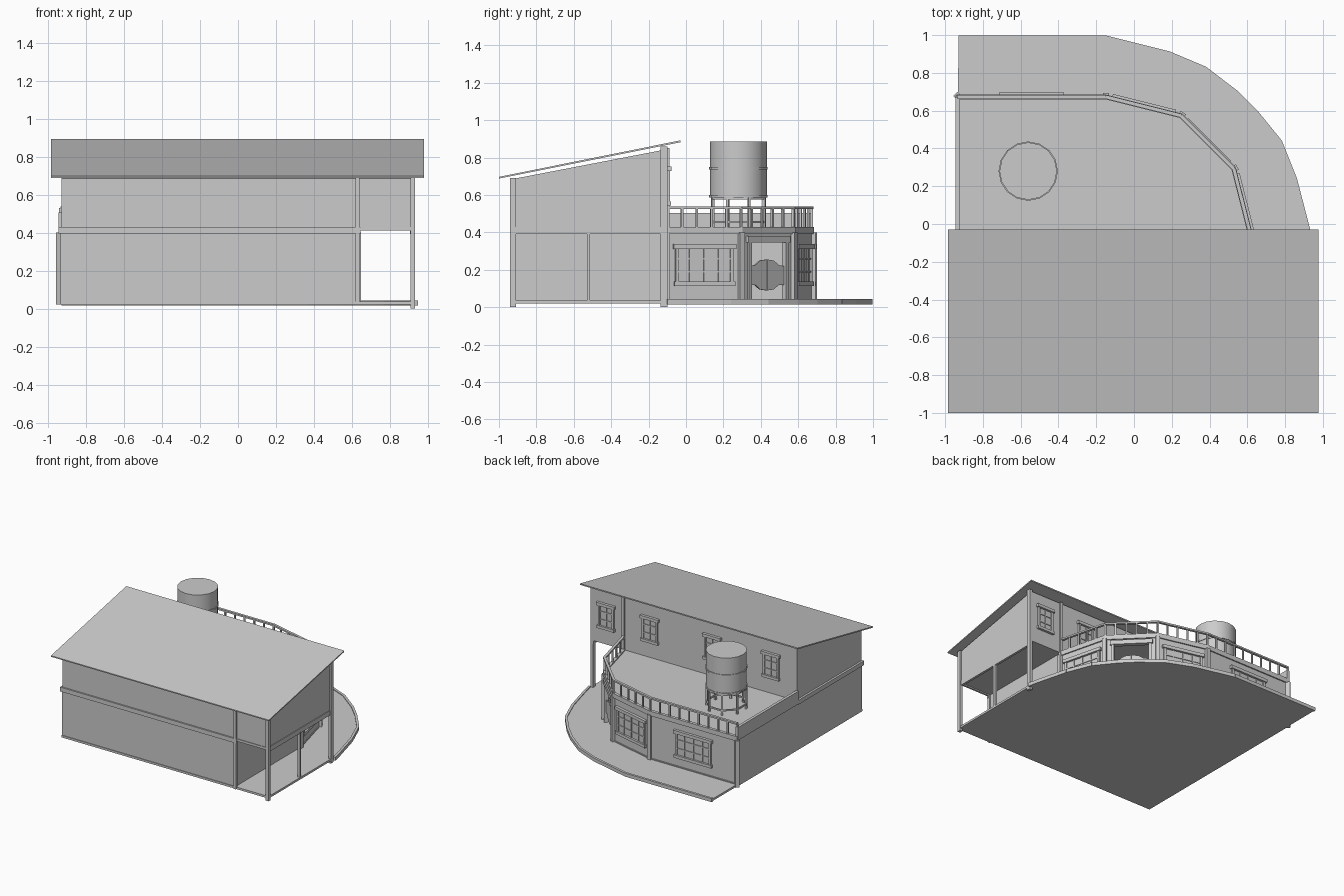
import bpy, bmesh, math
from mathutils import Matrix, Vector

if "Cube" in bpy.data.objects:
    bpy.data.objects.remove(bpy.data.objects["Cube"])


def finish(name, bm):
    bmesh.ops.recalc_face_normals(bm, faces=bm.faces)
    me = bpy.data.meshes.new(name)
    bm.to_mesh(me)
    bm.free()
    ob = bpy.data.objects.new(name, me)
    bpy.context.collection.objects.link(ob)
    return ob


def add_box(bm, x0, x1, y0, y1, z0, z1, m=Matrix()):
    c = Vector(((x0 + x1) / 2, (y0 + y1) / 2, (z0 + z1) / 2))
    s = Matrix.Diagonal((x1 - x0, y1 - y0, z1 - z0, 1))
    bmesh.ops.create_cube(bm, size=1, matrix=m @ Matrix.Translation(c) @ s)


def boxes(name, items, m=Matrix()):
    bm = bmesh.new()
    for b in items:
        add_box(bm, *b, m)
    return finish(name, bm)


def prism(name, pts, vec):
    bm = bmesh.new()
    f = bm.faces.new([bm.verts.new(p) for p in pts])
    r = bmesh.ops.extrude_face_region(bm, geom=[f])
    vs = [g for g in r['geom'] if isinstance(g, bmesh.types.BMVert)]
    bmesh.ops.translate(bm, verts=vs, vec=vec)
    return finish(name, bm)


def segments(path):
    # wall frames: local x along the wall, local y outwards
    for a, b in zip(path, path[1:]):
        d = Vector(b) - Vector(a)
        mid = (Vector(a) + Vector(b)) / 2
        yield (Matrix.Translation((mid.x, mid.y, 0))
               @ Matrix.Rotation(math.atan2(d.y, d.x), 4, 'Z'), d.length / 2)


def window(name, m, w, z0, z1, cols, rows, t=0.018):
    h = w / 2
    items = [(-h, h, 0, 0.004, z0, z1),
             (-h, -h + t, 0, 0.014, z0, z1), (h - t, h, 0, 0.014, z0, z1),
             (-h - 0.012, h + 0.012, 0, 0.022, z1 - t, z1 + 0.008),
             (-h - 0.008, h + 0.008, 0, 0.02, z0 - 0.006, z0 + t)]
    for i in range(1, cols):
        x = -h + w * i / cols
        items.append((x - 0.004, x + 0.004, 0, 0.01, z0, z1))
    for i in range(1, rows):
        z = z0 + (z1 - z0) * i / rows
        items.append((-h, h, 0, 0.01, z - 0.004, z + 0.004))
    boxes(name, items, m)


# porch slab with raised rim
curve = [(-0.93, 0.995), (-0.15, 0.995), (0.19, 0.91), (0.38, 0.83), (0.55, 0.70),
         (0.65, 0.60), (0.78, 0.44), (0.86, 0.24), (0.93, -0.03), (0.945, -0.10)]
outline = curve + [(0.93, -0.1), (0.93, -0.935), (-0.935, -0.935)]
prism("porch_slab", [(x, y, 0.02) for x, y in outline], (0, 0, 0.017))
bm = bmesh.new()
for m, h in segments(curve):
    add_box(bm, -h, h, -0.016, 0.003, 0.015, 0.043, m)
finish("porch_rim", bm)

# ground floor walls
path = [(-0.935, 0.675), (-0.15, 0.675), (0.25, 0.575), (0.53, 0.295), (0.63, -0.10)]
boxes("ground_walls", [(-0.935, 0.63, -0.93, -0.915, 0.02, 0.41),
                       (-0.935, -0.92, -0.93, 0.675, 0.02, 0.41),
                       (0.615, 0.63, -0.93, -0.10, 0.02, 0.41)])
prism("terrace_deck", [(x, y, 0.40) for x, y in path + [(0.63, -0.93), (-0.935, -0.93)]],
      (0, 0, 0.02))
for i, (m, h) in enumerate(segments(path)):
    if i == 2:
        # entrance with swing doors
        boxes("entrance_wall", [(-h, -0.13, -0.015, 0, 0.03, 0.41),
                                (0.13, h, -0.015, 0, 0.03, 0.41),
                                (-0.13, 0.13, -0.015, 0, 0.345, 0.41)], m)
        boxes("entrance_frame", [(-0.15, -0.13, -0.02, 0.012, 0.03, 0.345),
                                 (0.13, 0.15, -0.02, 0.012, 0.03, 0.345),
                                 (-0.16, 0.16, -0.02, 0.016, 0.345, 0.38)], m)
        for s in (-1, 1):
            pts = [(0.128, 0.12), (0.09, 0.12), (0.05, 0.095), (0.002, 0.09),
                   (0.002, 0.255), (0.05, 0.25), (0.09, 0.225), (0.128, 0.22)]
            d = prism("swing_door", [(s * x, -0.012, z) for x, z in pts], (0, 0.01, 0))
            d.matrix_world = m
    else:
        boxes("bay_wall", [(-h, h, -0.015, 0, 0.03, 0.41)], m)
        window("ground_window", m, 0.32, 0.12, 0.33, 4, 3)
    boxes("skirting", [(-h, h, 0, 0.006, 0.03, 0.045)] if i != 2 else
          [(-h, -0.15, 0, 0.006, 0.03, 0.045), (0.15, h, 0, 0.006, 0.03, 0.045)], m)
    boxes("terrace_beam", [(-h - 0.004, h + 0.004, -0.015, 0.01, 0.392, 0.43)], m)

    # terrace railing
    n = 9 if i == 0 else 5
    rail = [(-h, h, -0.012, 0.008, 0.525, 0.538)]
    for k in range(n + 1):
        x = -h + 2 * h * k / n
        rail.append((x - 0.006, x + 0.006, -0.008, 0.004, 0.425, 0.53))
    boxes("terrace_railing", rail, m)

# pillars at the bay corners
bm = bmesh.new()
for x, y in path:
    a = math.atan2(y + 0.1, x + 0.15)
    add_box(bm, -0.018, 0.018, -0.018, 0.014, 0.02, 0.40,
            Matrix.Translation((x, y, 0)) @ Matrix.Rotation(a, 4, 'Z'))
finish("bay_pillars", bm)

# side parapet
boxes("side_parapet", [(-0.945, -0.922, -0.10, 0.68, 0.40, 0.505)])

# upper storey
prism("upper_storey", [(-0.928, y, z) for y, z in
                       [(-0.93, 0.42), (-0.93, 0.685), (-0.10, 0.845), (-0.10, 0.42)]],
      (1.846, 0, 0))
for x in (-0.70, -0.17, 0.39, 0.785):
    m = Matrix.Translation((x, -0.10, 0)) @ Matrix.Rotation(0, 4, 'Z')
    window("upper_window", m, 0.14, 0.55, 0.745, 2, 3, 0.016)

# horizontal beams around the first floor
boxes("floor_beams", [(-0.945, 0.645, -0.942, -0.92, 0.395, 0.43),
                      (-0.945, -0.925, -0.942, -0.10, 0.395, 0.43),
                      (0.63, 0.922, -0.935, -0.92, 0.41, 0.43),
                      (0.905, 0.924, -0.93, -0.10, 0.392, 0.43)])

# posts
boxes("posts", [(0.908, 0.932, -0.94, -0.91, 0, 0.69),
                (0.908, 0.932, -0.135, -0.10, 0, 0.86),
                (0.908, 0.928, -0.53, -0.512, 0.02, 0.40),
                (0.618, 0.64, -0.942, -0.915, 0.02, 0.69),
                (0.618, 0.642, -0.115, -0.088, 0.02, 0.85)])

# lean-to roof
prism("roof", [(-0.985, y, z) for y, z in
               [(-1.0, 0.688), (-1.0, 0.697), (-0.03, 0.892), (-0.03, 0.882)]],
      (1.963, 0, 0))

# water tank and stand
cx, cy = -0.56, 0.28


def drum(name, r, z0, z1, n=12):
    bm = bmesh.new()
    bmesh.ops.create_cone(bm, cap_ends=True, segments=n, radius1=r, radius2=r, depth=z1 - z0,
                          matrix=Matrix.Translation((cx, cy, (z0 + z1) / 2)))
    return finish(name, bm)


for ob in (drum("water_tank", 0.152, 0.595, 0.885, 16),
           drum("tank_band", 0.157, 0.737, 0.75, 16),
           drum("tank_base", 0.157, 0.588, 0.60, 16)):
    for o in bpy.context.selected_objects:
        o.select_set(False)
    ob.select_set(True)
    bpy.context.view_layer.objects.active = ob
    bpy.ops.object.shade_smooth_by_angle(angle=math.radians(35))

bm = bmesh.new()
R = 0.15
for k in range(8):
    a = math.radians(22.5 + 45 * k)
    m = Matrix.Translation((cx, cy, 0)) @ Matrix.Rotation(a, 4, 'Z')
    add_box(bm, R - 0.008, R + 0.006, -0.007, 0.007, 0.42, 0.592, m)
    m2 = Matrix.Translation((cx, cy, 0)) @ Matrix.Rotation(a + math.radians(22.5), 4, 'Z')
    q = R * math.cos(math.radians(22.5))
    w = R * math.sin(math.radians(22.5))
    for z in (0.45, 0.575):
        add_box(bm, q - 0.005, q + 0.005, -w, w, z, z + 0.012, m2)
finish("tank_stand", bm)
